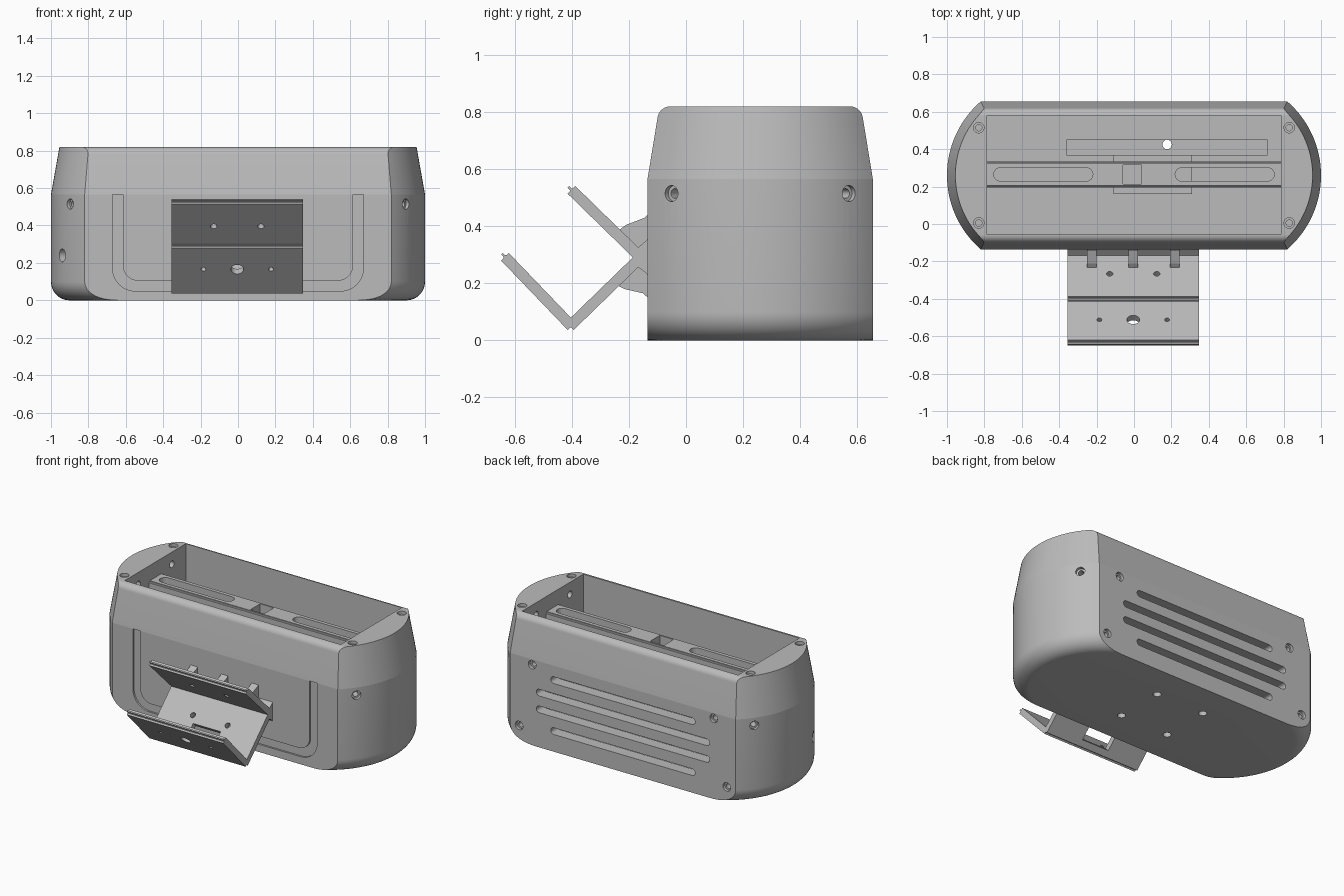
import bpy, bmesh
from math import sin, cos, asin, pi, radians
from mathutils import Matrix, Vector

if "Cube" in bpy.data.objects:
    bpy.data.objects.remove(bpy.data.objects["Cube"])

grey = bpy.data.materials.new("plain_grey")
grey.use_nodes = True
grey.diffuse_color = (0.5, 0.5, 0.5, 1)
grey.node_tree.nodes["Principled BSDF"].inputs["Base Color"].default_value = (0.5, 0.5, 0.5, 1)

MID = 0.26          # y of the housing's centre line
FRONT, BACK = -0.135, 0.655


def finish(bm, name):
    bmesh.ops.recalc_face_normals(bm, faces=bm.faces)
    mesh = bpy.data.meshes.new(name)
    bm.to_mesh(mesh)
    bm.free()
    ob = bpy.data.objects.new(name, mesh)
    bpy.context.collection.objects.link(ob)
    mesh.materials.append(grey)
    return ob


def loft(bm, rings):
    """Closed skin over a list of equal point rings."""
    loops = [[bm.verts.new(p) for p in ring] for ring in rings]
    n = len(loops[0])
    for a, b in zip(loops, loops[1:]):
        for i in range(n):
            bm.faces.new((a[i], a[(i + 1) % n], b[(i + 1) % n], b[i]))
    bm.faces.new(loops[0][::-1])
    bm.faces.new(loops[-1])


def prism(bm, points, axis, lo, hi):
    """Extrude a 2D outline along x, y or z."""
    def place(p, t):
        return {"x": (t, *p), "y": (p[0], t, p[1]), "z": (*p, t)}[axis]
    loft(bm, [[place(p, t) for p in points] for t in (lo, hi)])


def drill(bm, at, normal, steps):
    """Round stepped cutter; steps are (radius, distance along normal)."""
    turn = Vector((0, 0, 1)).rotation_difference(Vector(normal)).to_matrix()
    ang = [2 * pi * i / 48 for i in range(48)]
    loft(bm, [[Vector(at) + turn @ Vector((r * cos(a), r * sin(a), d)) for a in ang]
              for r, d in steps])


def screw_hole(bm, at, normal, r=0.028):
    drill(bm, at, normal, [(r, 0.05), (r, -0.02), (r * 0.6, -0.02), (r * 0.6, -0.07)])


def box(bm, x0, x1, y0, y1, z0, z1):
    prism(bm, [(x0, y0), (x1, y0), (x1, y1), (x0, y1)], "z", z0, z1)


def slot(x, v, half, r):
    """Long outline with round ends."""
    ends = [radians(-90 + 15 * i) for i in range(13)]
    right = [(x + half - r + r * cos(a), v + r * sin(a)) for a in ends]
    return right + [(2 * x - px, 2 * v - pv) for px, pv in right]


def cut(target, bm):
    cutter = finish(bm, "cutter")
    cutter.hide_render = True
    mod = target.modifiers.new("cut", "BOOLEAN")
    mod.operation, mod.solver, mod.object = "DIFFERENCE", "EXACT", cutter
    bpy.context.view_layer.objects.active = target
    bpy.ops.object.modifier_apply(modifier=mod.name)
    bpy.data.objects.remove(cutter)


# Housing: straight front and back, round ends, filleted foot, tapered top
END_X, END_R, HALF, FOOT = 0.477, 0.523, 0.395, 0.1


def housing_ring(z, w, r):
    t = asin(w / r)
    arc = [-t + 2 * t * i / 32 for i in range(33)]
    right = [(END_X + r * cos(a), MID + r * sin(a), z) for a in arc]
    return right + [(-x, 2 * MID - y, z) for x, y, z in right]


sections = [(FOOT * (1 - cos(a)), HALF, END_R - FOOT * (1 - sin(a)))
            for a in [pi / 24 * i for i in range(13)]]
sections.append((0.565, HALF, END_R))
for i in range(13):
    a = radians(9 + 81 * i / 12)
    z = 0.775 + 0.045 * sin(a)
    sections.append((z, 0.315 + 0.045 * cos(a), END_R - 0.177 * (z - 0.565)))
bm = bmesh.new()
loft(bm, [housing_ring(*s) for s in sections])
housing = finish(bm, "housing")

# Open tray
FLOOR = 0.06
bm = bmesh.new()
box(bm, -0.785, 0.785, -0.055, 0.58, FLOOR, 1)
cut(housing, bm)

# Floor channel and the U-shaped groove on the front
bm = bmesh.new()
box(bm, -0.36, 0.715, 0.37, 0.45, FLOOR - 0.02, 0.2)


def u_path(w, low, r):
    turn = [radians(7.5 * i) for i in range(13)]
    half = [(w, 0.565)] + [(w - r + r * cos(a), low + r - r * sin(a)) for a in turn]
    return half + [(-x, z) for x, z in reversed(half)]


prism(bm, u_path(0.67, 0.05, 0.12) + u_path(0.615, 0.105, 0.08)[::-1], "y", FRONT - 0.1, FRONT + 0.012)
cut(housing, bm)

# Vents and screw holes
bm = bmesh.new()
for z, half in ((0.47, 0.525), (0.36, 0.63), (0.25, 0.63), (0.135, 0.525)):
    prism(bm, slot(0, z, half, 0.022), "y", 0.5, 0.8)
for s in (-1, 1):
    for x, z in ((0.66, 0.53), (0.755, 0.105)):
        screw_hole(bm, (s * x, BACK, z), (0, 1, 0))
    for t in (-1, 1):
        screw_hole(bm, (s * 0.83, MID + t * 0.255, 0.82), (0, 0, 1))
        a = radians(36.5)
        out = Vector((s * cos(a), t * sin(a), 0))
        screw_hole(bm, Vector((s * END_X, MID, 0.515)) + out * END_R, out)
        drill(bm, (s * 0.785, MID + t * 0.175, 0.74), (s, 0, 0), [(0.022, -0.05), (0.022, 0.05)])
        depth = 0.2 if s == t == 1 else 0.03
        drill(bm, (s * 0.177, MID + t * 0.165, 0), (0, 0, 1), [(0.025, -0.1), (0.025, depth)])
a = radians(27.7)
out = Vector((-cos(a), -sin(a), 0))
drill(bm, Vector((-END_X, MID, 0.24)) + out * END_R, out, [(0.035, 0.05), (0.035, -0.25)])
cut(housing, bm)

# Slotted crossbar inside the tray and the block below it
bm = bmesh.new()
box(bm, -0.785, 0.785, 0.195, 0.335, 0.65, 0.72)
long_edges = [e for e in bm.edges if e.calc_length() > 1 and e.verts[0].co.z > 0.7]
bmesh.ops.bevel(bm, geom=long_edges, offset=0.01, segments=3, affect="EDGES")
crossbar = finish(bm, "crossbar")
bm = bmesh.new()
for s in (-1, 1):
    prism(bm, slot(s * 0.485, 0.265, 0.265, 0.036), "z", 0.5, 0.9)
box(bm, -0.06, 0.04, 0.215, 0.315, 0.5, 0.9)
cut(crossbar, bm)
bm = bmesh.new()
box(bm, -0.11, 0.31, 0.16, 0.37, FLOOR - 0.005, 0.14)
floor_block = finish(bm, "floor_block")

# Folded bracket on the front
path = [Vector(p) for p in ((-0.412, 0.538), (-0.159, 0.291), (-0.404, 0.053), (-0.645, 0.304))]
T = 0.019
side = []
for i, p in enumerate(path):
    normals = [Vector((-d.y, d.x)).normalized()
               for d in (path[j + 1] - path[j] for j in (i - 1, i) if 0 <= j < 3)]
    n = sum(normals, Vector((0, 0))).normalized()
    side.append(n * T / n.dot(normals[0]))
outline = [p + n for p, n in zip(path, side)] + [p - n for p, n in zip(path, side)][::-1]
X0, X1, XC = -0.355, 0.347, -0.004
bm = bmesh.new()
prism(bm, outline, "x", X0, X1)
bmesh.ops.recalc_face_normals(bm, faces=bm.faces)
folds = [e for e in bm.edges if e.calc_length() > 0.6 and e.calc_face_angle_signed() > 0.1]
bmesh.ops.bevel(bm, geom=folds, offset=0.015, segments=5, affect="EDGES")
bracket = finish(bm, "bracket")

bm = bmesh.new()
UP, DOWN = (0, 1, 1), (0, 1, -1)
for s in (-1, 1):
    for x, y, z, r, n in ((0.126, -0.28, 0.408, 0.017, UP), (0.126, -0.27, 0.185, 0.017, DOWN),
                          (0.181, -0.525, 0.179, 0.013, UP)):
        drill(bm, (XC + s * x, y, z), n, [(r, -0.05), (r, 0.05)])
drill(bm, (XC, -0.525, 0.179), UP, [(0.034, -0.05), (0.034, 0.05)])
window = bmesh.ops.create_cube(bm, size=1)["verts"]
bmesh.ops.transform(bm, verts=window, matrix=Matrix.Translation((XC, -0.34, 0.115))
                    @ Matrix.Rotation(radians(45), 4, "X") @ Matrix.Diagonal((0.2, 0.1, 0.08, 1)))
cut(bracket, bm)

# Web and ribs holding the bracket to the housing
bm = bmesh.new()
wall = FRONT + 0.006
prism(bm, [(wall, 0.36), (-0.145, 0.345), (-0.175, 0.32), (-0.165, 0.291),
           (-0.175, 0.262), (-0.145, 0.24), (wall, 0.225)], "x", X0, X1)
bracket_web = finish(bm, "bracket_web")
bm = bmesh.new()
for x in (-0.225, XC, 0.217):
    prism(bm, [(wall, 0.445), (-0.145, 0.43), (-0.21, 0.405), (-0.237, 0.385), (-0.16, 0.3),
               (-0.16, 0.28), (-0.245, 0.195), (-0.215, 0.18), (-0.15, 0.165), (wall, 0.145)],
          "x", x - 0.025, x + 0.025)
bracket_ribs = finish(bm, "bracket_ribs")

# Smooth shading with crisp edges
for ob in (housing, crossbar, bracket, bracket_web, bracket_ribs):
    bpy.ops.object.select_all(action="DESELECT")
    ob.select_set(True)
    bpy.context.view_layer.objects.active = ob
    bpy.ops.object.shade_smooth_by_angle(angle=radians(20 if ob is bracket else 8.5))
